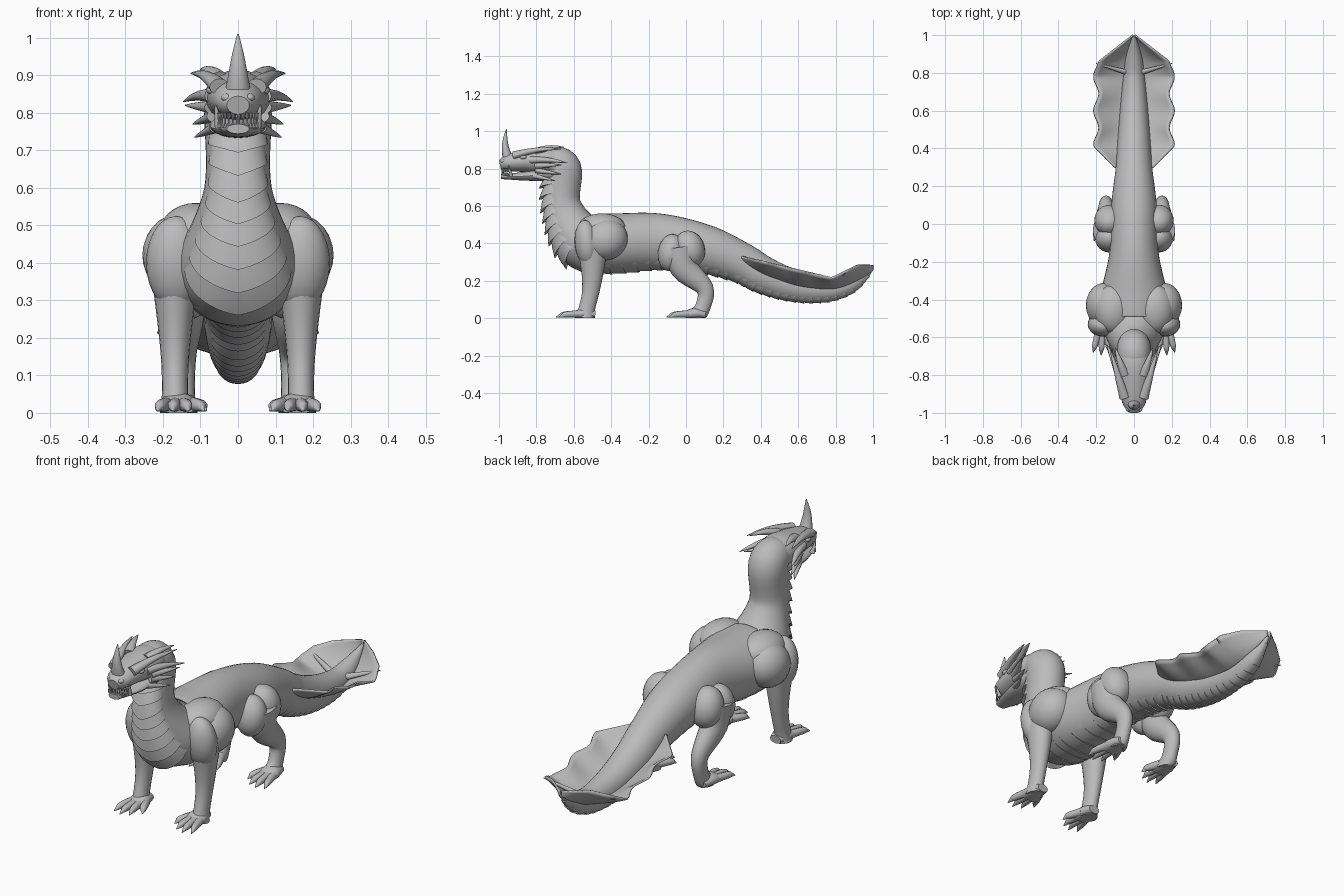
import bpy, bmesh
from math import sin, cos, pi, tau, sqrt, radians
from mathutils import Vector, Matrix

cube = bpy.data.objects.get("Cube")
if cube:
    bpy.data.objects.remove(cube)

hide = bpy.data.materials.new("grey_hide")
GREY = (0.5, 0.5, 0.5, 1)
hide.diffuse_color = GREY
hide.use_nodes = True
hide.node_tree.nodes["Principled BSDF"].inputs["Base Color"].default_value = GREY


def finish(name, bm, mirror=False, angle=40, thickness=0):
    bmesh.ops.recalc_face_normals(bm, faces=bm.faces)
    mesh = bpy.data.meshes.new(name)
    bm.to_mesh(mesh)
    bm.free()
    mesh.materials.append(hide)
    part = bpy.data.objects.new(name, mesh)
    bpy.context.collection.objects.link(part)
    bpy.ops.object.select_all(action="DESELECT")
    part.select_set(True)
    bpy.context.view_layer.objects.active = part
    bpy.ops.object.shade_smooth_by_angle(angle=radians(angle))
    if thickness:
        solid = part.modifiers.new("Thickness", "SOLIDIFY")
        solid.thickness, solid.offset = thickness, 0
    if mirror:
        part.modifiers.new("Mirror", "MIRROR")


def spline(path, t):
    """Smooth interpolation through rings; t counts rings."""
    last = len(path) - 1
    t = min(max(t, 0), last)
    i = min(int(t), last - 1)
    f = t - i
    rings = (path[min(max(i + k, 0), last)] for k in (-1, 0, 1, 2))
    return [q + f * ((r - p) / 2 + f * ((2 * p - 5 * q + 4 * r - s) / 2
            + f * (3 * (q - r) + s - p) / 2)) for p, q, r, s in zip(*rings)]


def skin(path, t, angle, lift=0):
    """Point on a tube of rings (x, y, z, half width, half height); angle zero is underneath."""
    x, y, z, width, height = spline(path, t)
    along = Vector(spline(path, t + .05)[:3]) - Vector(spline(path, t - .05)[:3])
    along.normalize()
    side = (Vector((1, 0, 0)) - along * along.x).normalized()
    up = side.cross(along)
    point = Vector((x, y, z)) + side * (width + lift) * sin(angle) - up * (height + lift) * cos(angle)
    point.z = max(point.z, 0)
    return point


def grid(bm, rows, closed=False):
    verts = [[bm.verts.new(p) for p in row] for row in rows]
    n = len(verts[0])
    for a, b in zip(verts, verts[1:]):
        for j in range(n if closed else n - 1):
            k = (j + 1) % n
            bm.faces.new((a[j], a[k], b[k], b[j]))
    if closed:
        bm.faces.new(verts[0])
        bm.faces.new(verts[-1])


def add_tube(bm, path, sides=16, steps=5):
    total = (len(path) - 1) * steps
    grid(bm, [[skin(path, i / steps, tau * j / sides) for j in range(sides)]
              for i in range(total + 1)], True)


def tube(name, path, mirror=False, sides=20):
    bm = bmesh.new()
    add_tube(bm, path, sides)
    finish(name, bm, mirror)


def ball(name, place, size, tilt=0):
    bm = bmesh.new()
    shape = Matrix.Translation(place) @ Matrix.Rotation(tilt, 4, "X") @ Matrix.Diagonal((*size, 1))
    bmesh.ops.create_uvsphere(bm, u_segments=24, v_segments=14, radius=1, matrix=shape)
    finish(name, bm, True)


def spike(name, base, tip, radius, bow=0, mirror=True):
    """Tapered horn, bowed sideways from the line between its ends."""
    base, tip = Vector(base), Vector(tip)
    lean = Vector((1, 0, 0)).cross((tip - base).normalized()) * bow
    path = []
    for f in (0, .25, .5, .75, 1):
        size = radius * (1 - f) ** .8 + .002
        path.append((*(base.lerp(tip, f) + lean * sin(pi * f)), size, size * .8))
    tube(name, path, mirror, 12)


# Tail curve: a shallow dip that rises again to the tip
def tail_height(y):
    dip = y - .75
    return .155 + (.7 if dip < 0 else 1.7) * dip * dip


def tail_radius(y):
    return .1 * sqrt(max(1 - y, 0) / .7) + .008


# Neck, trunk and tail in one sweep
SPINE = [(0, -.74, .84, .08, .07), (0, -.66, .8, .09, .1), (0, -.66, .6, .09, .1),
         (0, -.56, .42, .16, .15), (0, -.4, .4, .18, .16), (0, -.15, .41, .13, .15),
         (0, .1, .37, .12, .13)]
for k in range(3, 11):
    y = k / 10
    SPINE.append((0, y - .005, tail_height(y), tail_radius(y) * .9, tail_radius(y)))
bm = bmesh.new()
add_tube(bm, SPINE, 36, 8)
finish("body", bm)


# Overlapping scale plates down the throat, belly and tail
def plates(name, start, step, count, reach, dip, lift):
    bm = bmesh.new()
    angles = [reach * (j / 12 - 1) for j in range(25)]
    sink = .008
    for k in range(count):
        rows = []
        for f, rise in ((-.2, 0), (.3, lift * .4), (1, lift), (.9, -sink)):
            rows.append([skin(SPINE, start + (k + f) * step + dip * (1 - abs(a) / reach), a,
                              (rise + sink) * (1 - abs(a / reach) ** 3) - sink) for a in angles])
        grid(bm, rows)
    finish(name, bm, angle=25)


plates("throat_plates", 1.25, .21, 8, 1.25, .15, .025)
plates("belly_plates", 3.1, .28, 13, 1, .1, .007)
plates("tail_plates", 6.8, .4, 17, 1.2, .1, .006)

# Scalloped tail fin, cupped upwards and flaring at its end
bm = bmesh.new()
rows = []
for i in range(57):
    y = .3 + .7 * i / 56
    scallop = .2 + .014 * cos(tau * (y - .42) / .18)
    rim_x = min(.1 + (y - .3), scallop, (1 - y) * 1.3 + .005)
    rim_z = max(.33 - .24 * (y - .3), min(.285, (y - .35) / 2))
    root = Vector((tail_radius(y) * .6, y, tail_height(y)))
    row = []
    for f in (n / 7 for n in range(8)):
        row.append((root.x + (rim_x - root.x) * f, y, root.z + (rim_z - root.z) * f ** 1.3))
    rows.append(row)
grid(bm, rows)
finish("tail_fin", bm, True, thickness=.009)
spike("tail_fin_rib", (.03, .8, .18), (.2, .85, .24), .015)

# Shoulder and hip muscles
ball("shoulder_front_muscle", (.165, -.53, .4), (.08, .065, .125), .1)
ball("shoulder_rear_muscle", (.155, -.43, .42), (.1, .12, .11), .3)
ball("shoulder_blade", (.11, -.45, .48), (.1, .13, .08))
ball("thigh_front_muscle", (.13, -.08, .35), (.075, .07, .1), -.15)
ball("thigh_rear_muscle", (.13, .02, .37), (.08, .08, .1), .3)


# Legs, deeper than wide, given by y, height and radius
def leg(name, x, joints):
    tube(name, [(x, y, z, r, r * 1.25) for y, z, r in joints], True)


leg("front_leg", .168, [(-.5, .42, .07), (-.5, .25, .048), (-.51, .14, .037),
                        (-.53, .05, .035), (-.54, 0, .04)])
leg("hind_leg", .148, [(-.03, .38, .07), (-.01, .27, .06), (.1, .16, .038),
                       (.09, .06, .033), (.05, 0, .04)])


# Splayed feet with knuckled toes and claws
def foot(name, x, y):
    bm = bmesh.new()
    add_tube(bm, [(x, y + .06, .02, .03, .02), (x, y, .025, .047, .03), (x, y - .05, .015, .05, .02)])
    for k in range(4):
        spread, reach = .042 * k - .07, .15 - .015 * (k - 2) ** 2
        toe = []
        for f, size in ((0, .02), (.5, .018), (.75, .015), (.85, .01), (1, .002)):
            toe.append((x + spread * (.4 + f * .6), y - reach * f, size + .003, size, size))
        add_tube(bm, toe, 10, 4)
    finish(name, bm, True)


foot("front_foot", .16, -.545)
foot("hind_foot", .155, .045)

# Head: skull, lower jaw and nose horn
tube("skull", [(0, -.64, .83, .07, .065), (0, -.74, .84, .09, .075), (0, -.85, .84, .08, .06),
               (0, -.95, .83, .06, .045), (0, -.995, .82, .03, .025)])
tube("lower_jaw", [(0, -.68, .78, .08, .05), (0, -.85, .76, .07, .025), (0, -.99, .757, .03, .013)])
spike("nose_horn", (0, -.94, .82), (0, -.96, 1.01), .038, .016, False)
ball("eye", (.07, -.87, .86), (.014, .018, .011))
ball("nostril_ridge", (.03, -.975, .84), (.015, .018, .012))

# Brow, cheek and jaw spikes sweeping backwards
spike("brow_ridge", (.05, -.92, .87), (.125, -.665, .905), .025, .012)
spike("crown_spike", (.05, -.8, .89), (.1, -.655, .915), .024, .01)
spike("upper_cheek_spike", (.065, -.83, .845), (.145, -.635, .83), .024, .008)
spike("middle_cheek_spike", (.07, -.8, .815), (.14, -.665, .82), .02)
spike("lower_cheek_spike", (.065, -.8, .79), (.12, -.67, .77), .018)
spike("jaw_spike", (.06, -.81, .76), (.115, -.7, .735), .016)
spike("tusk", (.05, -.935, .76), (.06, -.95, .82), .01)

# Small teeth along both jaws
bm = bmesh.new()
for k in range(7):
    a = k / 6 * 1.35
    x, y = .05 * sin(a) + .003, -.945 - .038 * cos(a)
    for gum, point in ((.8, .77), (.76, .785)):
        add_tube(bm, [(x, y, gum, .005, .005), (x, y, point, .001, .001)], 6, 2)
finish("teeth", bm, True)
